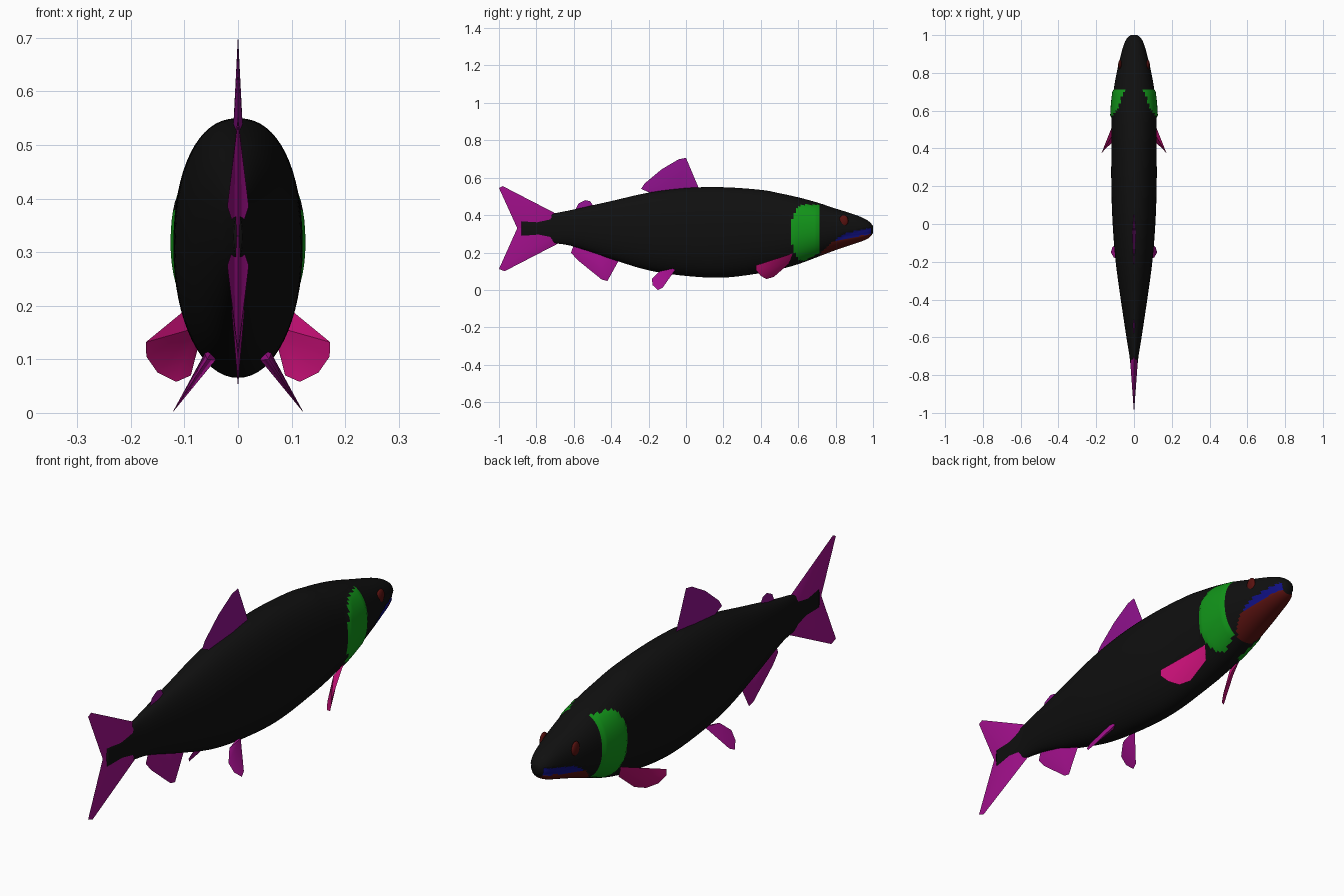
import bpy, bmesh, math
from mathutils import Vector

cube = bpy.data.objects.get("Cube")
if cube:
    bpy.data.objects.remove(cube, do_unlink=True)


def material(name, r, g, b):
    m = bpy.data.materials.new(name)
    m.use_nodes = True
    m.diffuse_color = (r, g, b, 1)
    m.node_tree.nodes["Principled BSDF"].inputs["Base Color"].default_value = (r, g, b, 1)
    return m


BLACK = material("black skin", 0.005, 0.005, 0.005)
GREEN = material("green gill", 0.006, 0.3, 0.01)
BLUE = material("blue lip", 0.005, 0.005, 0.22)
RED = material("dark red jaw", 0.1, 0.006, 0.005)
PURPLE = material("purple back fin", 0.28, 0.006, 0.27)
MAGENTA = material("magenta fin", 0.36, 0.005, 0.26)
PINK = material("pink side fin", 0.56, 0.005, 0.18)


def finish(name, bm, materials, angle=180):
    bmesh.ops.recalc_face_normals(bm, faces=bm.faces)
    mesh = bpy.data.meshes.new(name)
    bm.to_mesh(mesh)
    bm.free()
    for m in materials:
        mesh.materials.append(m)
    mesh.shade_smooth()
    if angle < 180:
        mesh.set_sharp_from_angle(angle=math.radians(angle))
    obj = bpy.data.objects.new(name, mesh)
    bpy.context.collection.objects.link(obj)
    return obj


# Body stations from tail to nose: y, belly height, back height, half width
STATIONS = [Vector(s) for s in (
    (-0.88, 0.285, 0.37, 0.008), (-0.8, 0.268, 0.385, 0.014),
    (-0.7, 0.25, 0.41, 0.024), (-0.6, 0.232, 0.43, 0.04),
    (-0.4, 0.165, 0.475, 0.07), (-0.2, 0.105, 0.52, 0.097),
    (0, 0.075, 0.545, 0.113), (0.2, 0.066, 0.549, 0.12),
    (0.4, 0.09, 0.535, 0.12), (0.5, 0.11, 0.517, 0.12),
    (0.6, 0.138, 0.495, 0.119), (0.7, 0.175, 0.468, 0.109),
    (0.8, 0.213, 0.435, 0.092), (0.88, 0.24, 0.41, 0.073),
    (0.94, 0.26, 0.388, 0.057), (0.98, 0.28, 0.365, 0.04),
    (1, 0.305, 0.342, 0.018))]


def spline(points, steps):
    """Smooth curve through the stations."""
    out = []
    for i in range(len(points) - 1):
        b, c = points[i], points[i + 1]
        a = points[i - 1] if i else 2 * b - c
        d = points[i + 2] if i + 2 < len(points) else 2 * c - b
        for k in range(steps):
            t = k / steps
            out.append(b + (c - a) * (t / 2) + (2 * a - 5 * b + 4 * c - d) * (t * t / 2)
                       + (3 * b - a - 3 * c + d) * (t ** 3 / 2))
    return out + [points[-1]]


def ramp(y, *knots):
    """Piecewise straight line through (y, z) knots."""
    for (y0, z0), (y1, z1) in zip(knots, knots[1:]):
        if y <= y1:
            return z0 + (z1 - z0) * (y - y0) / (y1 - y0)
    return knots[-1][1]


def region(y, z):
    """Skin region: 0 skin, 1 gill cover, 2 lip, 3 lower jaw."""
    rear = 0.565 + 0.045 * abs((z - 0.305) / 0.15) ** 3
    if rear < y < 0.71 and 0.155 + 0.5 * max(0, y - 0.63) < z < 0.455:
        return 1
    if 0.71 < y < 0.99:
        jaw = ramp(y, (0.71, 0.185), (0.79, 0.262), (1, 0.302))
        lip = ramp(y, (0.71, 0.185), (0.78, 0.255), (0.85, 0.302), (1, 0.335))
        if z < jaw:
            return 3
        if z < lip and y > 0.78:
            return 2
    return 0


# Body, lofted through rounded sections
SIDES = 64
bm = bmesh.new()
rings = []
for y, low, high, width in spline(STATIONS, 8):
    ring = []
    for k in range(SIDES):
        a = math.tau * k / SIDES
        power = 0.88 if math.sin(a) > 0 else 0.97
        c, s = [math.copysign(abs(v) ** power, v) for v in (math.cos(a), math.sin(a))]
        x, z = width * c, (low + high) / 2 + (high - low) / 2 * s
        # the gill cover is raised and the lip line is a shallow groove
        push = {1: 0.006, 2: -0.005}.get(region(y, z), 0)
        ring.append(bm.verts.new((x + push * c, y, z)))
    rings.append(ring)
for r0, r1 in zip(rings, rings[1:]):
    for k in range(SIDES):
        n = (k + 1) % SIDES
        face = bm.faces.new((r0[k], r0[n], r1[n], r1[k]))
        centre = face.calc_center_median()
        face.material_index = region(centre.y, centre.z)
bm.faces.new(rings[0])
bm.faces.new(rings[-1])
finish("body", bm, [BLACK, GREEN, BLUE, RED])


def fin(name, outline, root, thickness, colour):
    """Blade that is thickest at its root and thins to a sharp rim."""
    outline = [Vector(p) for p in outline]
    root = Vector(root)
    normal = Vector()
    for p, q in zip(outline, outline[1:] + outline[:1]):
        normal += (p - root).cross(q - root)
    normal.normalize()
    bm = bmesh.new()
    rim = [bm.verts.new(p) for p in outline]
    for side in (1, -1):
        top = bm.verts.new(root + normal * side * thickness)
        for p, q in zip(rim, rim[1:] + rim[:1]):
            bm.faces.new((p, q, top))
    finish(name, bm, [colour], 40)


def flat(*points):
    return [(0, y, z) for y, z in points]


# Fins on the centre line
fin("dorsal_fin", flat((-0.17, 0.51), (-0.24, 0.54), (-0.22, 0.57), (-0.13, 0.645),
                       (-0.04, 0.698), (0, 0.706), (0.07, 0.54), (0, 0.5)),
    (0, -0.05, 0.53), 0.009, PURPLE)
fin("adipose_fin", flat((-0.59, 0.43), (-0.575, 0.462), (-0.54, 0.48), (-0.513, 0.475),
                        (-0.49, 0.44)), (0, -0.535, 0.44), 0.006, PURPLE)
fin("anal_fin", flat((-0.35, 0.175), (-0.42, 0.048), (-0.45, 0.055), (-0.58, 0.16),
                     (-0.615, 0.2), (-0.6, 0.24)), (0, -0.47, 0.19), 0.012, MAGENTA)
fin("tail_upper_lobe", flat((-0.68, 0.4), (-0.98, 0.555), (-1, 0.545), (-0.9, 0.325),
                            (-0.7, 0.33)), (0, -0.73, 0.385), 0.02, MAGENTA)
fin("tail_lower_lobe", flat((-0.68, 0.25), (-0.97, 0.1), (-1, 0.112), (-0.9, 0.335),
                            (-0.7, 0.33)), (0, -0.73, 0.275), 0.02, MAGENTA)

# Paired fins and eyes
for label, s in (("left", 1), ("right", -1)):
    pelvic = ((-0.05, 0.118), (-0.125, 0.012), (-0.15, 0), (-0.178, 0.025),
              (-0.183, 0.06), (-0.14, 0.1))
    fin(label + "_pelvic_fin", [(s * (0.048 + 0.65 * (0.115 - z)), y, z) for y, z in pelvic],
        (s * 0.052, -0.085, 0.105), 0.012, MAGENTA)
    pectoral = ((0.095, 0.57, 0.195), (0.172, 0.375, 0.132), (0.171, 0.375, 0.105),
                (0.15, 0.4, 0.075), (0.115, 0.43, 0.058), (0.088, 0.47, 0.07),
                (0.07, 0.55, 0.14))
    fin(label + "_pectoral_fin", [(s * x, y, z) for x, y, z in pectoral],
        (s * 0.086, 0.53, 0.155), 0.01, PINK)
    bm = bmesh.new()
    bmesh.ops.create_uvsphere(bm, u_segments=16, v_segments=10, radius=1)
    for v in bm.verts:
        v.co = (s * (0.074 + 0.01 * v.co.x), 0.843 + 0.025 * v.co.y, 0.37 + 0.031 * v.co.z)
    finish(label + "_eye", bm, [RED])
